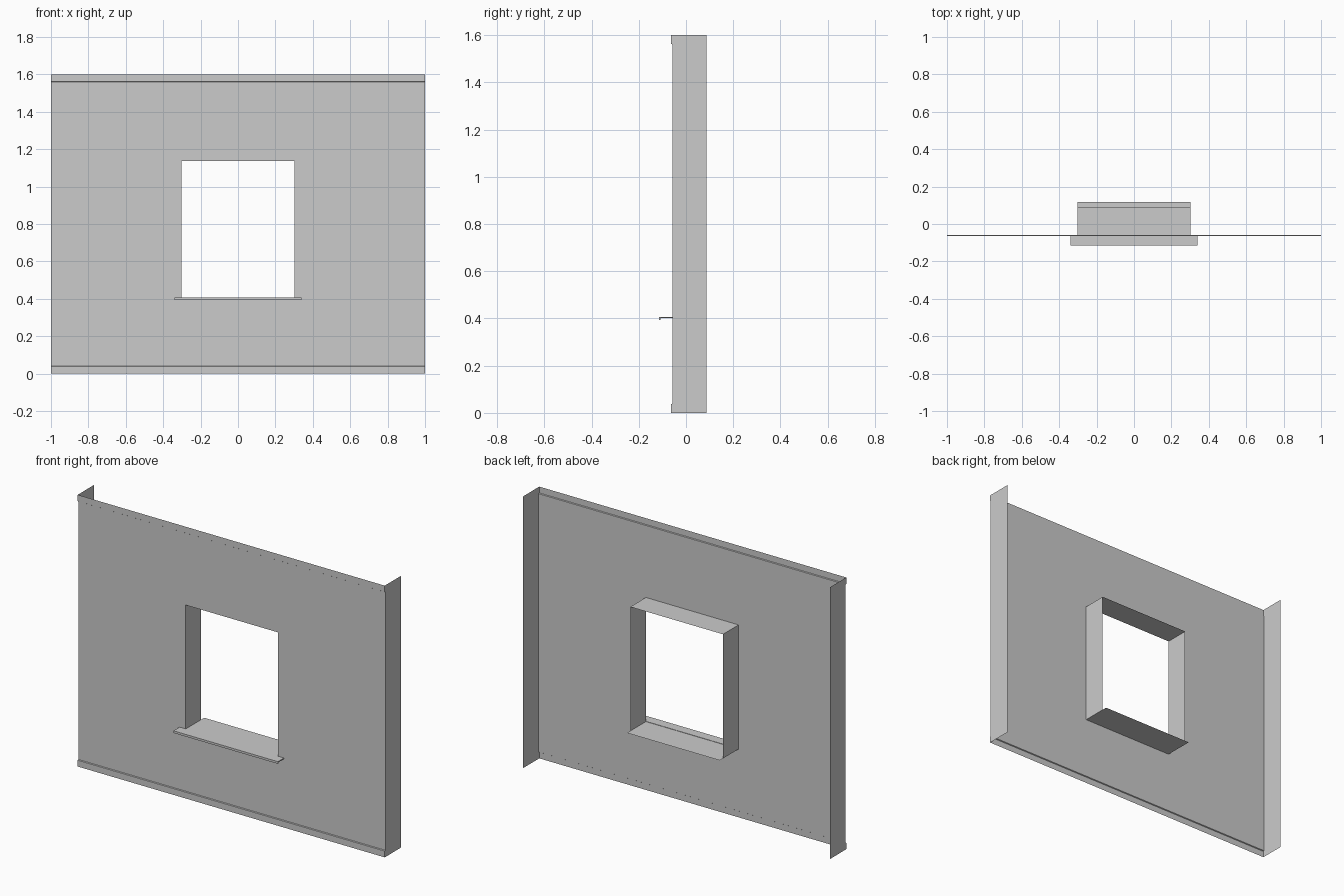
import bpy, bmesh

if "Cube" in bpy.data.objects:
    bpy.data.objects.remove(bpy.data.objects["Cube"])

WALL_Y, BACK_Y, TRIM_Y = -0.058, 0.087, -0.063
W, SILL_Z, HEAD_Z, TOP = 0.302, 0.405, 1.136, 1.6


def strip(name, profile, xs, hole=None):
    """Sweep a (y, z) profile through the x stations, leaving out hole cells."""
    bm = bmesh.new()
    rows = [[bm.verts.new((x, y, z)) for x in xs] for y, z in profile]
    for j in range(len(rows) - 1):
        for i in range(len(xs) - 1):
            if (i, j) != hole:
                bm.faces.new((rows[j][i], rows[j][i + 1], rows[j + 1][i + 1], rows[j + 1][i]))
    return finish(name, bm)


def sheet(name, pts):
    bm = bmesh.new()
    bm.faces.new([bm.verts.new(p) for p in pts])
    return finish(name, bm)


def finish(name, bm):
    me = bpy.data.meshes.new(name)
    bm.to_mesh(me)
    bm.free()
    ob = bpy.data.objects.new(name, me)
    bpy.context.collection.objects.link(ob)
    return ob


# Thin front wall with the window opening
strip("wall_sheet", [(WALL_Y, 0.04), (WALL_Y, SILL_Z), (WALL_Y, HEAD_Z), (WALL_Y, TOP - 0.04)],
      [-1, -W, W, 1], hole=(1, 1))

# Slightly raised bands along the bottom and top
strip("bottom_band", [(TRIM_Y, 0), (TRIM_Y, 0.037), (WALL_Y, 0.04)], [-1, 1])
strip("top_band", [(WALL_Y, TOP - 0.04), (TRIM_Y, TOP - 0.037), (TRIM_Y, TOP)], [-1, 1])

# End returns, following the step of the bands
for side, s in (("left", -1), ("right", 1)):
    outline = [(TRIM_Y, 0), (BACK_Y, 0), (BACK_Y, TOP), (TRIM_Y, TOP), (TRIM_Y, TOP - 0.037),
               (WALL_Y, TOP - 0.04), (WALL_Y, 0.04), (TRIM_Y, 0.037)]
    sheet(side + "_return", [(s, y, z) for y, z in outline][::s])
    # Window jambs
    jamb = [(WALL_Y, SILL_Z), (WALL_Y, HEAD_Z), (BACK_Y, HEAD_Z), (BACK_Y, SILL_Z)]
    sheet(side + "_jamb", [(s * W, y, z) for y, z in jamb][::s])

# Window head
strip("window_head", [(WALL_Y, HEAD_Z), (BACK_Y, HEAD_Z)], [-W, W])

# Inner sill running through the opening and past the jambs at the back
strip("inner_sill", [(WALL_Y, SILL_Z), (0.117, SILL_Z)], [-W, W])

# Outer sill with a drip lip, closed at both ends
lip = [(WALL_Y, 0.401), (-0.109, 0.401), (-0.109, 0.394), (-0.115, 0.394),
       (-0.115, 0.407), (WALL_Y, 0.407)]
strip("outer_sill", lip + lip[:1], [-0.34, 0.34])
for side, s in (("left", -1), ("right", 1)):
    sheet(side + "_sill_end", [(s * 0.34, y, z) for y, z in lip][::-s])
